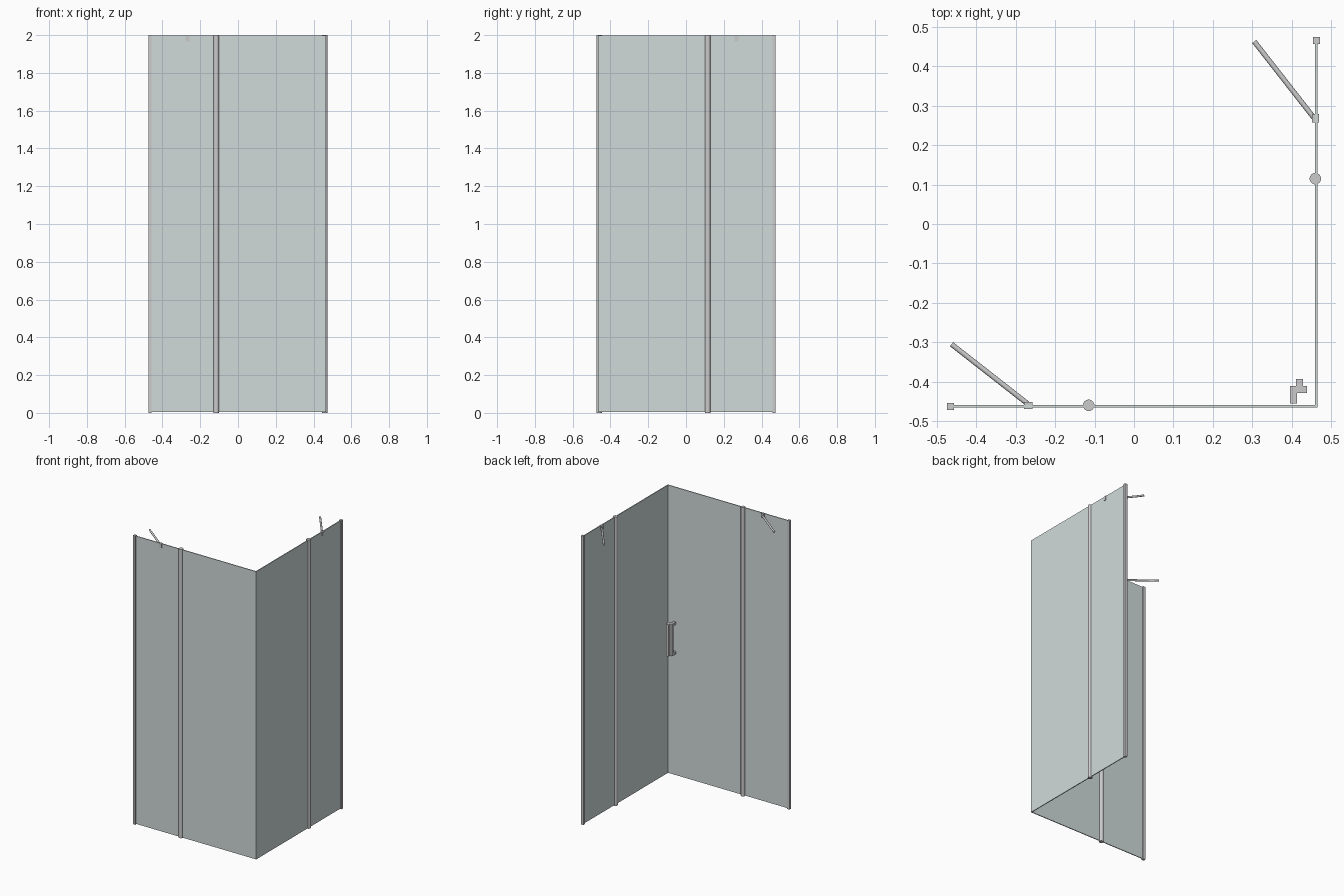
import bpy
from mathutils import Vector

if "Cube" in bpy.data.objects:
    bpy.data.objects.remove(bpy.data.objects["Cube"])

# Pale, slightly green clear glass
glass = bpy.data.materials.new("glass")
glass.diffuse_color = (0.63, 0.71, 0.70, 1)
glass.use_nodes = True
glass.node_tree.nodes["Principled BSDF"].inputs["Base Color"].default_value = glass.diffuse_color


def box(name, x, y, z):
    """Box from (min, max) ranges on each axis."""
    lo, hi = Vector((x[0], y[0], z[0])), Vector((x[1], y[1], z[1]))
    bpy.ops.mesh.primitive_cube_add(size=1, location=(lo + hi) / 2)
    ob = bpy.context.object
    ob.name = name
    ob.scale = hi - lo
    bpy.ops.object.transform_apply(location=False, rotation=False, scale=True)
    return ob


def rod(name, a, b, radius, sides=32):
    """Round rod between two points."""
    a, b = Vector(a), Vector(b)
    d = b - a
    bpy.ops.mesh.primitive_cylinder_add(vertices=sides, radius=radius,
                                        depth=d.length, location=(a + b) / 2)
    ob = bpy.context.object
    ob.name = name
    ob.rotation_euler = d.to_track_quat('Z', 'Y').to_euler()
    bpy.ops.object.shade_smooth_by_angle()
    return ob


# The right wall is the front wall reflected across the line y = -x
def place(p, side):
    return p if side == "front" else (-p[1], -p[0], p[2])


def side_box(name, x, y, z, side):
    if side == "right":
        x, y = (-y[1], -y[0]), (-x[1], -x[0])
    return box(f"{side}_{name}", x, y, z)


for side in ("front", "right"):
    # Fixed pane and door pane, meeting at the hinge post
    end = 0.465 if side == "front" else 0.459
    for name, x in (("fixed_glass", (-0.466, -0.115)), ("door_glass", (-0.115, end))):
        pane = side_box(name, x, (-0.465, -0.459), (0.004, 1.997), side)
        pane.data.materials.append(glass)
    # Wall profile
    side_box("wall_profile", (-0.475, -0.457), (-0.472, -0.454), (0, 2), side)
    # Round hinge post
    rod(f"{side}_hinge_post", place((-0.115, -0.460, 0), side),
        place((-0.115, -0.460, 2), side), 0.0145)
    # Glass clamp and diagonal support bar
    side_box("brace_clamp", (-0.279, -0.257), (-0.469, -0.451), (1.967, 1.996), side)
    rod(f"{side}_brace_bar", place((-0.266, -0.459, 1.977), side),
        place((-0.463, -0.305, 1.977), side), 0.0065, 16)

# Pair of door handles at the corner: upright grips with standoffs at both ends
box("front_handle_grip", (0.396, 0.413), (-0.429, -0.411), (0.845, 1.067))
box("right_handle_grip", (0.411, 0.429), (-0.411, -0.393), (0.845, 1.067))
for i, z in enumerate((0.845, 1.049)):
    box(f"front_handle_standoff_{i}", (0.396, 0.413), (-0.456, -0.429), (z, z + 0.018))
    box(f"right_handle_standoff_{i}", (0.413, 0.439), (-0.429, -0.411), (z, z + 0.018))
